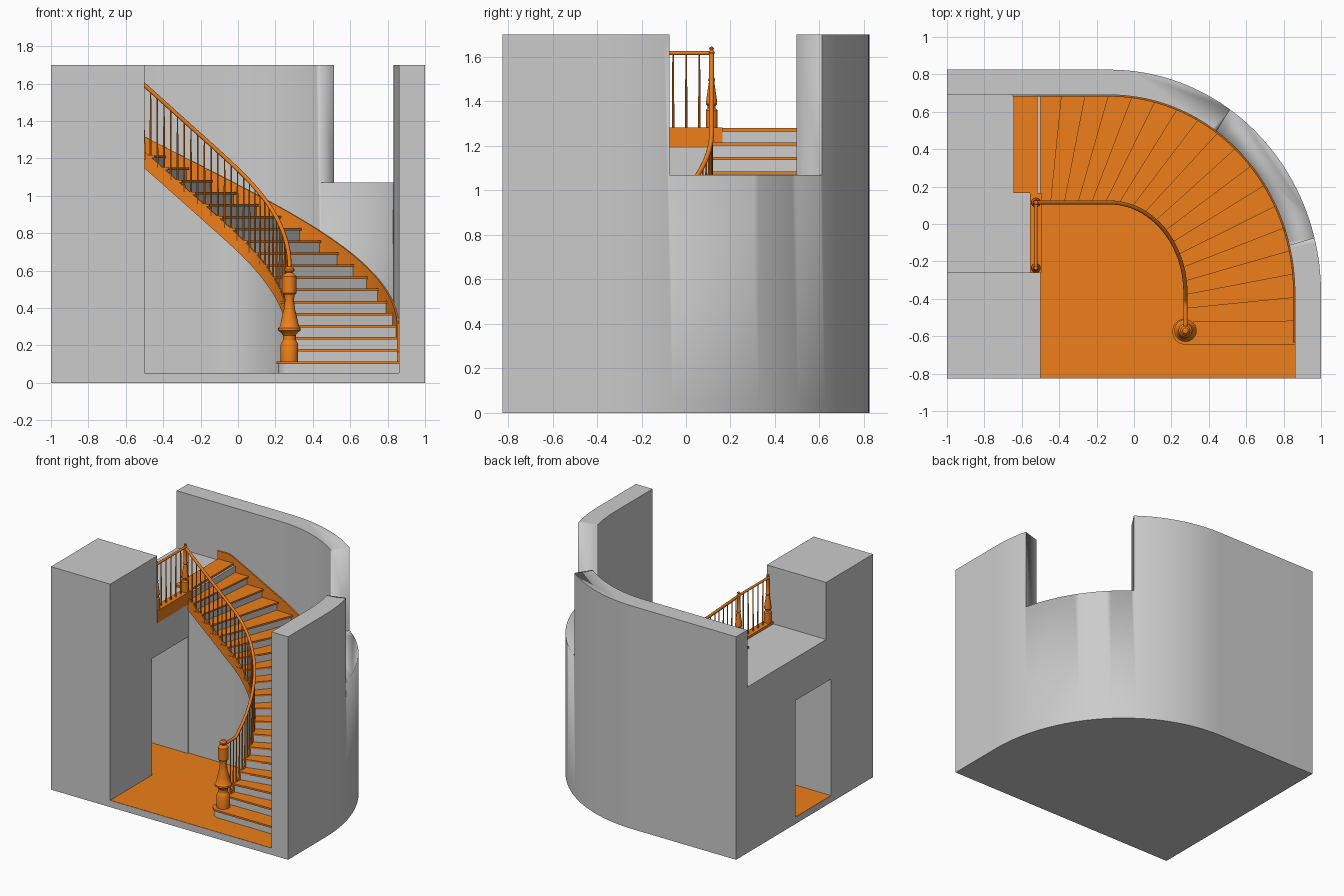
import bpy, bmesh, math
from mathutils import Matrix, Vector

if "Cube" in bpy.data.objects:
    bpy.data.objects.remove(bpy.data.objects["Cube"])

wood = bpy.data.materials.new("wood")
wood.diffuse_color = (0.85, 0.21, 0.01, 1)
wood.use_nodes = True
wood.node_tree.nodes["Principled BSDF"].inputs["Base Color"].default_value = wood.diffuse_color
CX, CY = -0.13, -0.37            # centre of the quarter-ellipse plan
N, FLOOR, RISE = 18, 0.05, 0.0647


def finish(name, bm, mat=None):
    bmesh.ops.recalc_face_normals(bm, faces=bm.faces)
    me = bpy.data.meshes.new(name)
    bm.to_mesh(me)
    bm.free()
    ob = bpy.data.objects.new(name, me)
    bpy.context.collection.objects.link(ob)
    if mat:
        me.materials.append(mat)
    bpy.ops.object.select_all(action='DESELECT')
    ob.select_set(True)
    bpy.context.view_layer.objects.active = ob
    bpy.ops.object.shade_smooth_by_angle(angle=math.radians(30))
    return ob


def add_prism(bm, pts, d):
    f = bm.faces.new([bm.verts.new(p) for p in pts])
    r = bmesh.ops.extrude_face_region(bm, geom=[f])
    bmesh.ops.translate(bm, vec=d, verts=[v for v in r['geom'] if isinstance(v, bmesh.types.BMVert)])


def prism(name, pts, z0, z1, mat=None):
    bm = bmesh.new()
    add_prism(bm, [(x, y, z0) for x, y in pts], (0, 0, z1 - z0))
    return finish(name, bm, mat)


def rect(x0, x1, y0, y1):
    return [(x0, y0), (x1, y0), (x1, y1), (x0, y1)]


def path(a, b, y0, x1, n=48):
    arc = [(CX + a * math.cos(k * math.pi / 2 / n), CY + b * math.sin(k * math.pi / 2 / n))
           for k in range(n + 1)]
    return [(CX + a, y0)] + arc + [(x1, CY + b)]


def at(p, t):
    # point at a fraction of the path length, extended straight at both ends
    p = [Vector(q) for q in p]
    L = [(q - r).length for q, r in zip(p[1:], p)]
    s = t * sum(L)
    for k, l in enumerate(L):
        if s <= l or k == len(L) - 1:
            return tuple(p[k].lerp(p[k + 1], s / l))
        s -= l


def ribbon(name, pa, pb, t0, t1, lo, hi, n=80):
    # upright band between two plan paths with sloping bottom and top
    bm = bmesh.new()
    rings = []
    for k in range(n + 1):
        t = t0 + (t1 - t0) * k / n
        A, B = at(pa, t), at(pb, t)
        rings.append([bm.verts.new((*q, z)) for q, z in
                      ((A, lo(t)), (A, hi(t)), (B, hi(t)), (B, lo(t)))])
    for r, s in zip(rings, rings[1:]):
        for j in range(4):
            bm.faces.new((r[j], r[(j + 1) % 4], s[(j + 1) % 4], s[j]))
    bm.faces.new(rings[0])
    bm.faces.new(rings[-1])
    return finish(name, bm, wood)


def lathe(name, prof, loc, n=24):
    bm = bmesh.new()
    vs = [bm.verts.new((r, 0, z)) for r, z in prof]
    es = [bm.edges.new(e) for e in zip(vs, vs[1:])]
    bmesh.ops.spin(bm, geom=vs + es, cent=(0, 0, 0), axis=(0, 0, 1), angle=2 * math.pi, steps=n)
    bmesh.ops.remove_doubles(bm, verts=bm.verts, dist=1e-5)
    bmesh.ops.translate(bm, vec=loc, verts=bm.verts)
    return finish(name, bm, wood)


def rod(name, pts, r):
    cu = bpy.data.curves.new(name, 'CURVE')
    cu.dimensions, cu.bevel_depth, cu.bevel_resolution, cu.use_fill_caps = '3D', r, 3, True
    sp = cu.splines.new('POLY')
    sp.points.add(len(pts) - 1)
    for p, q in zip(sp.points, pts):
        p.co = (*q, 1)
    cu.materials.append(wood)
    bpy.context.collection.objects.link(bpy.data.objects.new(name, cu))


def nosing(t):
    return FLOOR + RISE * (1 + N * t)


# Shell: base, curved wall with window gap, side block with doorway
wall_out = path(1.13, 1.195, -0.825, -1)
wall_in = path(0.99, 1.06, -0.825, -1)
prism("base", wall_out + [(-1, -0.825)], 0, FLOOR)
wall = prism("curved_wall", wall_out + wall_in[::-1], FLOOR, 1.7)
cut = prism("window_cutter", [(0.36, 0.375), (0.66, 0.835), (1.2, -0.005), (0.6, -0.18)], 1.07, 2)
cut.hide_render = True
mod = wall.modifiers.new("window", 'BOOLEAN')
mod.operation, mod.object, mod.solver = 'DIFFERENCE', cut, 'EXACT'
bpy.context.view_layer.objects.active = wall
bpy.ops.object.modifier_apply(modifier="window")
bpy.data.objects.remove(cut)

bm = bmesh.new()
side = [(-0.825, .05), (-0.32, .05), (-0.32, 0.94), (0.11, 0.94), (0.11, .05), (0.69, .05),
        (0.69, 1.265), (-0.26, 1.265), (-0.26, 1.7), (-0.825, 1.7)]
add_prism(bm, [(-1, y, z) for y, z in side], (0.5, 0, 0))
finish("landing_block", bm)

# Wooden floor
prism("floor", path(0.99, 1.06, -0.823, -0.5) + [(-0.5, -0.823)], 0.045, 0.052, wood)
prism("doorway_floor", rect(-0.999, -0.5, -0.32, 0.11), 0.045, 0.052, wood)

# Stairs: grey solid under each wooden tread
outer = path(0.99, 1.06, -0.633, -0.525)
inner = path(0.41, 0.49, -0.59, -0.525)
lip = path(0.397, 0.477, -0.59, -0.525)


def step_plan(inn, t0, t1, m=4):
    ts = [t0 + (t1 - t0) * k / m for k in range(m + 1)]
    return [at(outer, t) for t in ts] + [at(inn, t) for t in reversed(ts)]


def first_plan(r):
    bulb = [(0.275 + r * math.cos(math.radians(a)), -0.575 + r * math.sin(math.radians(a)))
            for a in range(95, 271, 12)] + [(0.275, -0.575 - r)]
    return [(0.86, -0.575 - r), at(outer, 1 / N), at(inner, 1 / N)] + bulb


solid, treads = bmesh.new(), bmesh.new()
for i in range(1, N + 1):
    t0, t1, top = (i - 1) / N, i / N, FLOOR + RISE * i
    body = first_plan(0.06) if i == 1 else step_plan(inner, t0, t1)
    board = first_plan(0.07) if i == 1 else step_plan(lip, t0 - 0.1 / N, t1)
    add_prism(solid, [(*p, FLOOR) for p in body], (0, 0, top - 0.013 - FLOOR))
    add_prism(treads, [(*p, top - 0.013) for p in board], (0, 0, 0.013))
add_prism(treads, [(x, y, 1.262) for x, y in rect(-0.645, -0.515, 0.165, 0.69)], (0, 0, 0.018))
finish("stair_solid", solid)
finish("treads", treads, wood)

# Stringers along the wall and along the open side
ribbon("wall_stringer", outer, path(0.981, 1.051, -0.633, -0.525), 0, 1 + 1 / N,
       lambda t: max(FLOOR, nosing(t) - 0.12), lambda t: min(1.34, nosing(t) + 0.05))
ribbon("open_stringer", inner, path(0.4, 0.48, -0.59, -0.525), 0.03, 1,
       lambda t: max(FLOOR, nosing(t) - 0.11), lambda t: nosing(t) - 0.02)

# Landing edge board
prism("landing_edge", rect(-0.555, -0.495, -0.26, 0.165), 1.19, 1.283, wood)

# Handrails
rail_path = path(0.405, 0.485, -0.57, -0.525)


def rail_z(t):
    return max(0.585, nosing(t) + 0.335)


ts = [k / 70 for k in range(71)]
rod("stair_handrail", [(*at(rail_path, t), rail_z(t)) for t in ts], 0.011)
rod("landing_handrail", [(-0.525, 0.115, 1.617), (-0.525, -0.235, 1.617)], 0.009)

# Balusters: two per tread, five on the landing
bm = bmesh.new()


def baluster(x, y, z0, z1):
    bmesh.ops.create_cone(bm, cap_ends=True, segments=10, radius1=0.006, radius2=0.0035,
                          depth=z1 - z0, matrix=Matrix.Translation((x, y, (z0 + z1) / 2)))


for i in range(2, N + 1):
    for f in (0.2, 0.7):
        t = (i - 1 + f) / N
        baluster(*at(rail_path, t), FLOOR + RISE * i, rail_z(t))
for k in range(5):
    baluster(-0.525, 0.06 - 0.059 * k, 1.28, 1.617)
finish("balusters", bm, wood)

# Newel posts
lathe("main_newel", [(0, 0), (.047, 0), (.047, .09), (.04, .105), (.034, .115), (.034, .14),
                     (.045, .155), (.06, .165), (.06, .178), (.05, .19), (.042, .23), (.03, .28),
                     (.024, .33), (.028, .355), (.037, .365), (.037, .455), (.03, .465),
                     (.018, .475), (.026, .485), (.026, .495), (.015, .508), (0, .512)],
      (0.275, -0.57, 0.114))
for name, y in (("landing_newel_inner", 0.115), ("landing_newel_outer", -0.235)):
    lathe(name, [(0, 0), (.026, 0), (.026, .08), (.018, .09), (.018, .1), (.025, .108), (.024, .125),
                 (.012, .21), (.016, .216), (.012, .225), (.011, .33), (.014, .34), (.008, .35),
                 (.011, .36), (0, .368)], (-0.525, y, 1.28))
